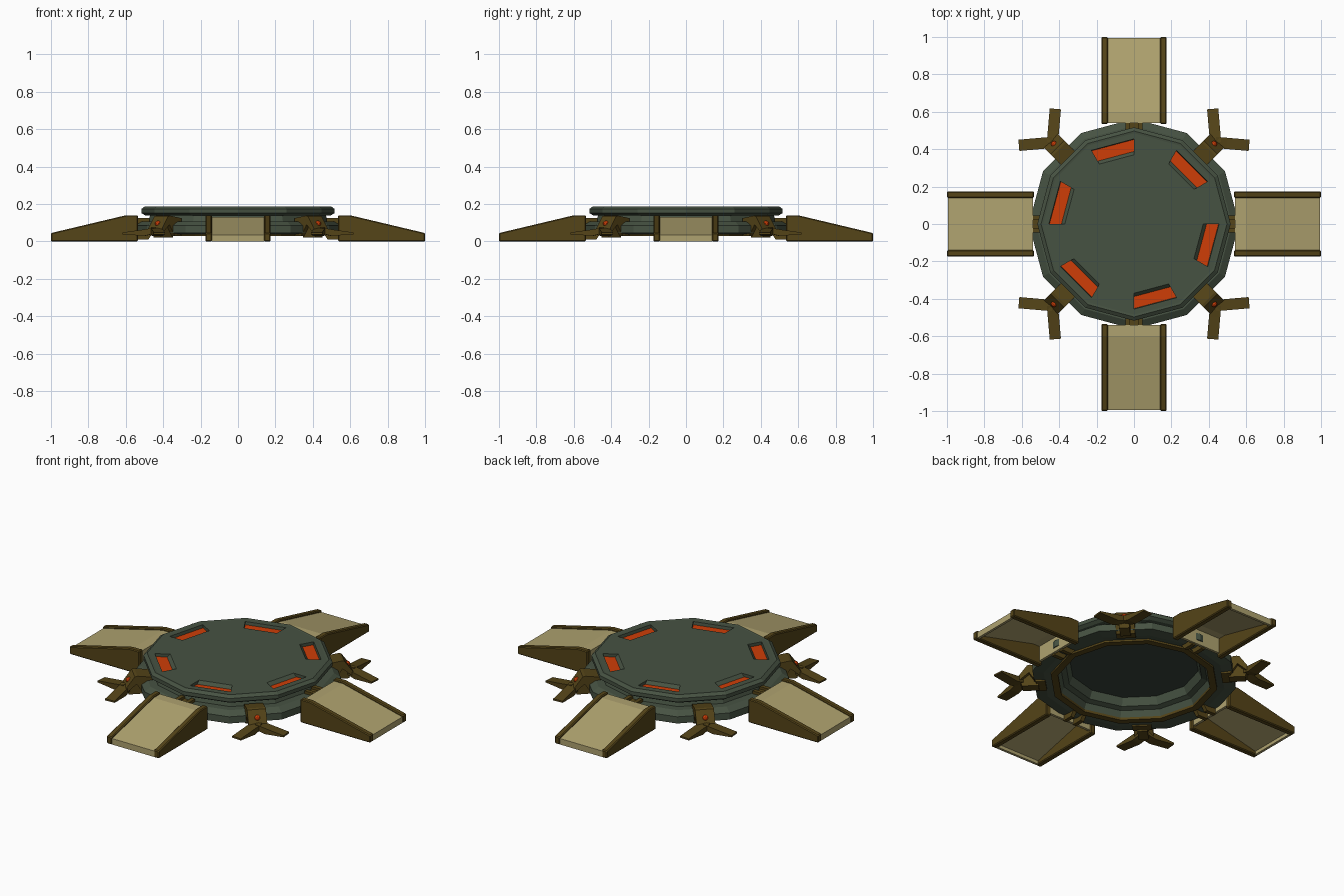
import bpy, bmesh, math
from mathutils import Matrix, Vector

if "Cube" in bpy.data.objects:
    bpy.data.objects.remove(bpy.data.objects["Cube"])


def mat(name, c):
    m = bpy.data.materials.new(name)
    m.diffuse_color = (*c, 1)
    m.use_nodes = True
    m.node_tree.nodes["Principled BSDF"].inputs["Base Color"].default_value = m.diffuse_color
    return m


GREEN = mat("green", (0.062, 0.085, 0.055))
DARK = mat("dark_green", (0.04, 0.055, 0.042))
BROWN = mat("brown", (0.09, 0.058, 0.009))
TAN = mat("tan", (0.43, 0.365, 0.16))
ORANGE = mat("orange", (0.62, 0.048, 0.002))
N = 12


def finish(name, bm, mats, M=None):
    if M is not None:
        bm.transform(M)
    bmesh.ops.recalc_face_normals(bm, faces=bm.faces[:])
    me = bpy.data.meshes.new(name)
    bm.to_mesh(me)
    bm.free()
    for m in mats:
        me.materials.append(m)
    ob = bpy.data.objects.new(name, me)
    bpy.context.collection.objects.link(ob)
    return ob


def pol(r, k, z):
    a = 2 * math.pi * k / N
    return Vector((r * math.cos(a), r * math.sin(a), z))


def lathe(name, profile, mats, closed=False):
    """12-sided turned part; an open profile is capped at its first ring."""
    bm = bmesh.new()
    rings = [[bm.verts.new(pol(r, k, z)) for k in range(N)] for r, z in profile]
    pairs = list(zip(rings, rings[1:] + rings[:1])) if closed else list(zip(rings, rings[1:]))
    for a, b in pairs:
        for k in range(N):
            j = (k + 1) % N
            bm.faces.new((a[k], a[j], b[j], b[k]))
    if not closed:
        bm.faces.new(rings[0]).material_index = 1
    return finish(name, bm, mats)


def extrude_profile(name, pts, y0, y1, m, M):
    """Side profile in (radius, z) extruded sideways from y0 to y1."""
    bm = bmesh.new()
    a = [bm.verts.new((r, y0, z)) for r, z in pts]
    b = [bm.verts.new((r, y1, z)) for r, z in pts]
    bm.faces.new(a)
    bm.faces.new(b)
    for i in range(len(pts)):
        j = (i + 1) % len(pts)
        bm.faces.new((a[i], a[j], b[j], b[i]))
    return finish(name, bm, [m], M)


# Top platform with six recessed light slots in alternate segments
bm = bmesh.new()
prof = [(0.45, 0.14), (0.497, 0.14), (0.517, 0.152), (0.517, 0.174), (0.497, 0.188),
        (0.485, 0.186), (0.455, 0.186), (0.37, 0.186)]
rings = [[bm.verts.new(pol(r, k, z)) for k in range(N)] for r, z in prof]
for i in range(len(rings) - 1):
    for k in range(N):
        j = (k + 1) % N
        quad = (rings[i][k], rings[i][j], rings[i + 1][j], rings[i + 1][k])
        if i == len(rings) - 2 and k % 2 == 1:
            c = [bm.verts.new(p) for p in (pol(0.452, k, 0.168), pol(0.452, j, 0.168),
                                           pol(0.388, j, 0.168), pol(0.388, k, 0.168))]
            bm.faces.new(c).material_index = 1
            for s in range(4):
                t = (s + 1) % 4
                bm.faces.new((quad[s], quad[t], c[t], c[s]))
        else:
            bm.faces.new(quad)
bm.faces.new(rings[-1])
finish("platform", bm, [GREEN, ORANGE])

# Stepped base with a recessed underside
lathe("base", [(0.355, 0.135), (0.375, 0.09), (0.405, 0.08), (0.42, 0.045), (0.50, 0.038),
               (0.562, 0.045), (0.562, 0.085), (0.525, 0.108), (0.48, 0.108), (0.47, 0.14)],
      [GREEN, DARK])
lathe("underside_ring", [(0.42, 0.055), (0.42, 0.03), (0.46, 0.03), (0.46, 0.055)],
      [BROWN], closed=True)

# Four ramps
side = [(1.0, 0), (1.0, 0.045), (0.60, 0.14), (0.535, 0.14), (0.535, 0)]
deck = [(0.995, 0.0), (0.995, 0.036), (0.60, 0.13), (0.54, 0.13), (0.54, 0.02),
        (0.555, 0.02), (0.555, 0.11), (0.60, 0.11), (0.98, 0.02), (0.98, 0.0)]
hinge = [(0.46, 0.04), (0.475, 0.125), (0.545, 0.125), (0.545, 0.01), (0.48, 0.01)]
for q in range(4):
    M = Matrix.Rotation(q * math.pi / 2, 4, 'Z')
    extrude_profile(f"ramp_deck_{q}", deck, -0.142, 0.142, TAN, M)
    for s in (-1, 1):
        ob = extrude_profile(f"ramp_side_{q}_{s}", side, s * 0.14, s * 0.174, BROWN, M)
        bv = ob.modifiers.new("bevel", 'BEVEL')
        bv.width = 0.005
        bv.segments = 1
        extrude_profile(f"ramp_hinge_{q}_{s}", hinge, s * 0.022, s * 0.046, BROWN, M)
    extrude_profile(f"hinge_core_{q}", [(0.46, 0.05), (0.46, 0.11), (0.545, 0.11), (0.545, 0.05)],
                    -0.022, 0.022, BROWN, M)

# Four corner feet: sloped housing, lamp and two splayed toes
housing = [(0.48, 0.03), (0.48, 0.125), (0.565, 0.138), (0.58, 0.135), (0.638, 0.055),
           (0.625, 0.042), (0.57, 0.09), (0.53, 0.03)]
core = [(0.52, 0.02), (0.52, 0.11), (0.57, 0.11), (0.62, 0.05), (0.61, 0.02)]
toe = [(0.0, 0.045), (0.0, 0.075), (0.06, 0.065), (0.18, 0.048), (0.18, 0.038), (0.06, 0.03)]
for q in range(4):
    M = Matrix.Rotation(math.pi / 4 + q * math.pi / 2, 4, 'Z')
    extrude_profile(f"foot_housing_{q}", housing, -0.052, 0.052, BROWN, M)
    extrude_profile(f"foot_core_{q}", core, -0.028, 0.028, BROWN, M)
    for s in (-1, 1):
        T = M @ Matrix.Translation((0.617, 0, 0)) @ Matrix.Rotation(s * math.radians(50), 4, 'Z')
        extrude_profile(f"foot_toe_{q}_{s}", toe, -0.03, 0.03, BROWN, T)
    bm = bmesh.new()
    bmesh.ops.create_icosphere(bm, subdivisions=2, radius=0.016)
    finish(f"foot_lamp_{q}", bm, [ORANGE], M @ Matrix.Translation((0.605, 0, 0.096)))
